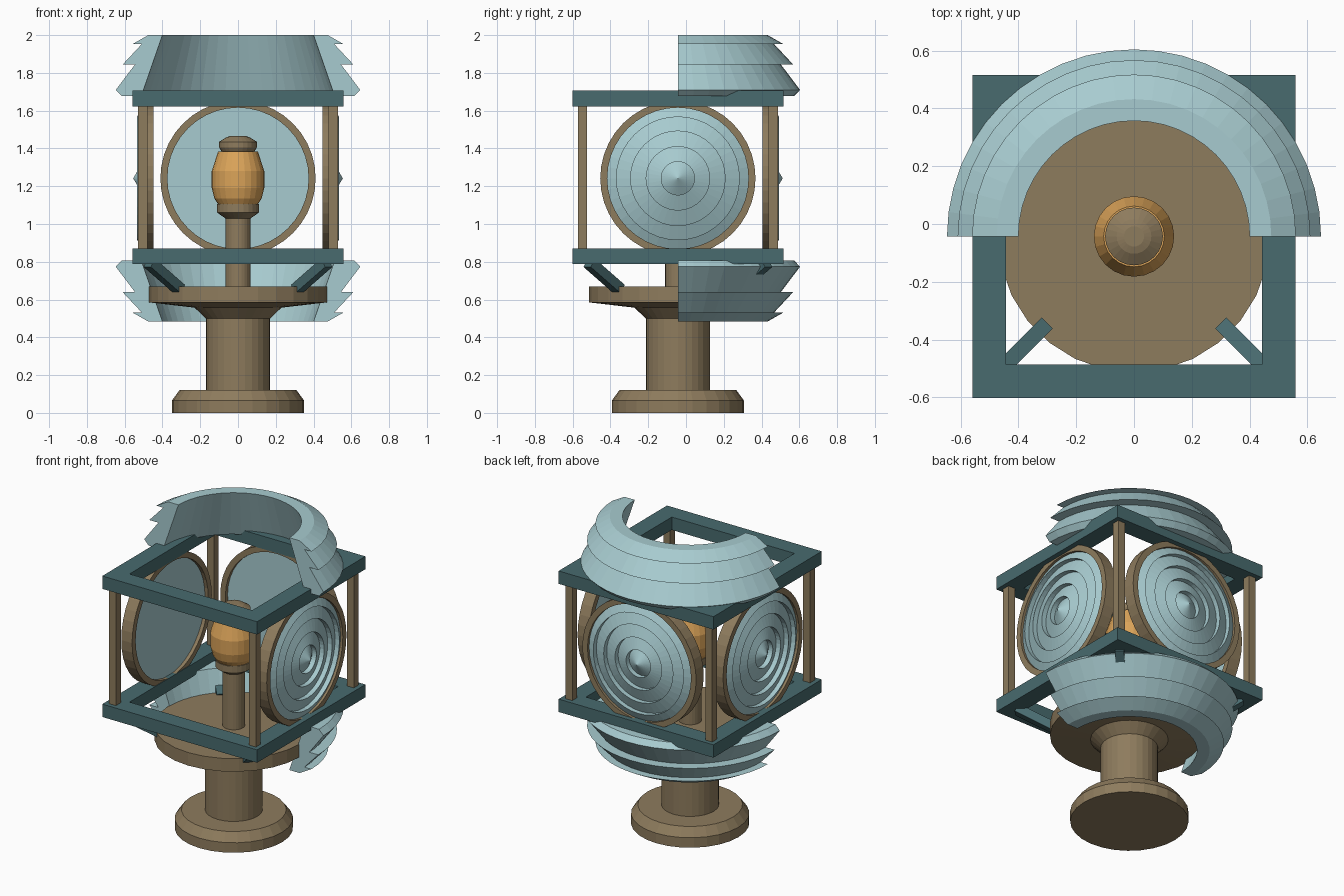
import bpy, bmesh, math
from mathutils import Matrix, Vector

cube = bpy.data.objects.get("Cube")
if cube:
    bpy.data.objects.remove(cube)

AXIS_Y = -0.043      # lamp axis
LENS_Z = 1.242       # optical centre height


def material(name, rgb):
    m = bpy.data.materials.new(name)
    m.use_nodes = True
    m.diffuse_color = (*rgb, 1)
    m.node_tree.nodes["Principled BSDF"].inputs["Base Color"].default_value = (*rgb, 1)
    return m


BRASS = material("aged brass", (0.27, 0.20, 0.11))
GLASS = material("pale blue glass", (0.39, 0.60, 0.63))
TEAL = material("dark teal iron", (0.065, 0.146, 0.158))
AMBER = material("amber glass", (0.71, 0.37, 0.10))


def finish(bm, name, mat, matrix=Matrix()):
    bmesh.ops.remove_doubles(bm, verts=bm.verts, dist=1e-5)
    bmesh.ops.transform(bm, matrix=Matrix.Translation((0, AXIS_Y, 0)) @ matrix, verts=bm.verts)
    bmesh.ops.recalc_face_normals(bm, faces=bm.faces)
    mesh = bpy.data.meshes.new(name)
    bm.to_mesh(mesh)
    bm.free()
    mesh.materials.append(mat)
    ob = bpy.data.objects.new(name, mesh)
    bpy.context.collection.objects.link(ob)
    return ob


def lathe(name, mat, profile, sides=24, closed=False, arc=math.tau, start=0.0, matrix=Matrix()):
    """Turn (radius, height) points around z; a partial arc gets end caps."""
    bm = bmesh.new()
    full = arc > math.tau - 0.01
    rings = []
    for i in range(sides if full else sides + 1):
        a = start + arc * i / sides
        rings.append([bm.verts.new((r * math.cos(a), r * math.sin(a), z)) for r, z in profile])
    n = len(profile)
    for i in range(sides):
        p, q = rings[i], rings[(i + 1) % len(rings)]
        for j in range(n if closed else n - 1):
            k = (j + 1) % n
            if profile[j][0] == 0:
                bm.faces.new((p[j], q[k], p[k]))
            elif profile[k][0] == 0:
                bm.faces.new((p[j], q[j], p[k]))
            else:
                bm.faces.new((p[j], q[j], q[k], p[k]))
    if not full:
        bm.faces.new(rings[0])
        bm.faces.new(rings[-1])
    loose = [v for v in bm.verts if not v.link_faces]
    bmesh.ops.delete(bm, geom=loose, context='VERTS')
    return finish(bm, name, mat, matrix)


def bar(name, mat, a, b, width, turn=0.0):
    """Square bar between two points."""
    a, b = Vector(a), Vector(b)
    d = b - a
    bm = bmesh.new()
    bmesh.ops.create_cube(bm, size=1)
    rot = d.to_track_quat('Z', 'Y').to_matrix().to_4x4()
    m = Matrix.Translation((a + b) / 2) @ rot @ Matrix.Diagonal((width, width, d.length, 1))
    return finish(bm, name, mat, m)


# Pedestal: foot, column and table
lathe("pedestal", BRASS, [(0, 0), (0.35, 0), (0.35, 0.065), (0.31, 0.12), (0.17, 0.12),
                          (0.17, 0.5), (0.23, 0.557), (0.47, 0.585), (0.47, 0.67), (0, 0.67)], 28)

# Lamp on its stem
lathe("lamp_stem", BRASS, [(0, 0.66), (0.067, 0.66), (0.067, 1.03), (0.11, 1.06),
                           (0.11, 1.105), (0, 1.105)])
lathe("lamp_bulb", AMBER, [(0, 1.105), (0.105, 1.105), (0.125, 1.135), (0.139, 1.19), (0.139, 1.28),
                           (0.105, 1.385), (0, 1.385)])
lathe("lamp_cap", BRASS, [(0, 1.38), (0.085, 1.38), (0.1, 1.405), (0.1, 1.435),
                          (0.06, 1.46), (0.035, 1.467), (0, 1.467)])

# Square frames, top and bottom
OUT, INN = 0.5585 * math.sqrt(2), 0.443 * math.sqrt(2)
for name, low in (("lower_frame", 0.787), ("upper_frame", 1.623)):
    high = low + 0.084
    lathe(name, TEAL, [(INN, low), (OUT, low), (OUT, high), (INN, high)],
          4, closed=True, start=math.pi / 4)

# Corner posts and diagonal braces
for sx, side in ((1, "left"), (-1, "right")):
    for sy, end in ((-1, "front"), (1, "back")):
        x, y = 0.505 * sx, 0.505 * sy
        bar(f"{end}_{side}_post", BRASS, (x, y, 0.86), (x, y, 1.63), 0.05)
        bar(f"{end}_{side}_brace", TEAL, (0.47 * sx, 0.47 * sy, 0.795),
            (0.31 * sx, 0.31 * sy, 0.655), 0.054)

# Stepped round lenses on the two sides and the back
steps = [(0, 0.47), (0.38, 0.47), (0.38, 0.505)]
for r in (0.325, 0.25, 0.168, 0.088):
    steps += [(r, 0.535), (r, 0.503)]
steps.append((0, 0.555))
for name, angle in (("left", 0), ("back", 90), ("right", 180)):
    m = (Matrix.Translation((0, 0, LENS_Z)) @ Matrix.Rotation(math.radians(angle), 4, 'Z')
         @ Matrix.Rotation(math.pi / 2, 4, 'Y'))
    lathe(f"{name}_lens", GLASS, steps, 40, matrix=m)
    lathe(f"{name}_lens_rim", BRASS, [(0.374, 0.447), (0.411, 0.447), (0.411, 0.525), (0.374, 0.525)],
          40, closed=True, matrix=m)

# Half-round prism bands above and below, mirrored about the optical centre
prism = [(0.4, 2.0), (0.475, 2.0), (0.56, 1.952), (0.51, 1.952), (0.61, 1.845), (0.545, 1.845),
         (0.647, 1.71), (0.615, 1.677), (0.512, 1.677)]
lathe("upper_prism_band", GLASS, prism, 24, closed=True, arc=math.pi)
lathe("lower_prism_band", GLASS, [(r, 2 * LENS_Z - z) for r, z in prism], 24, closed=True, arc=math.pi)
